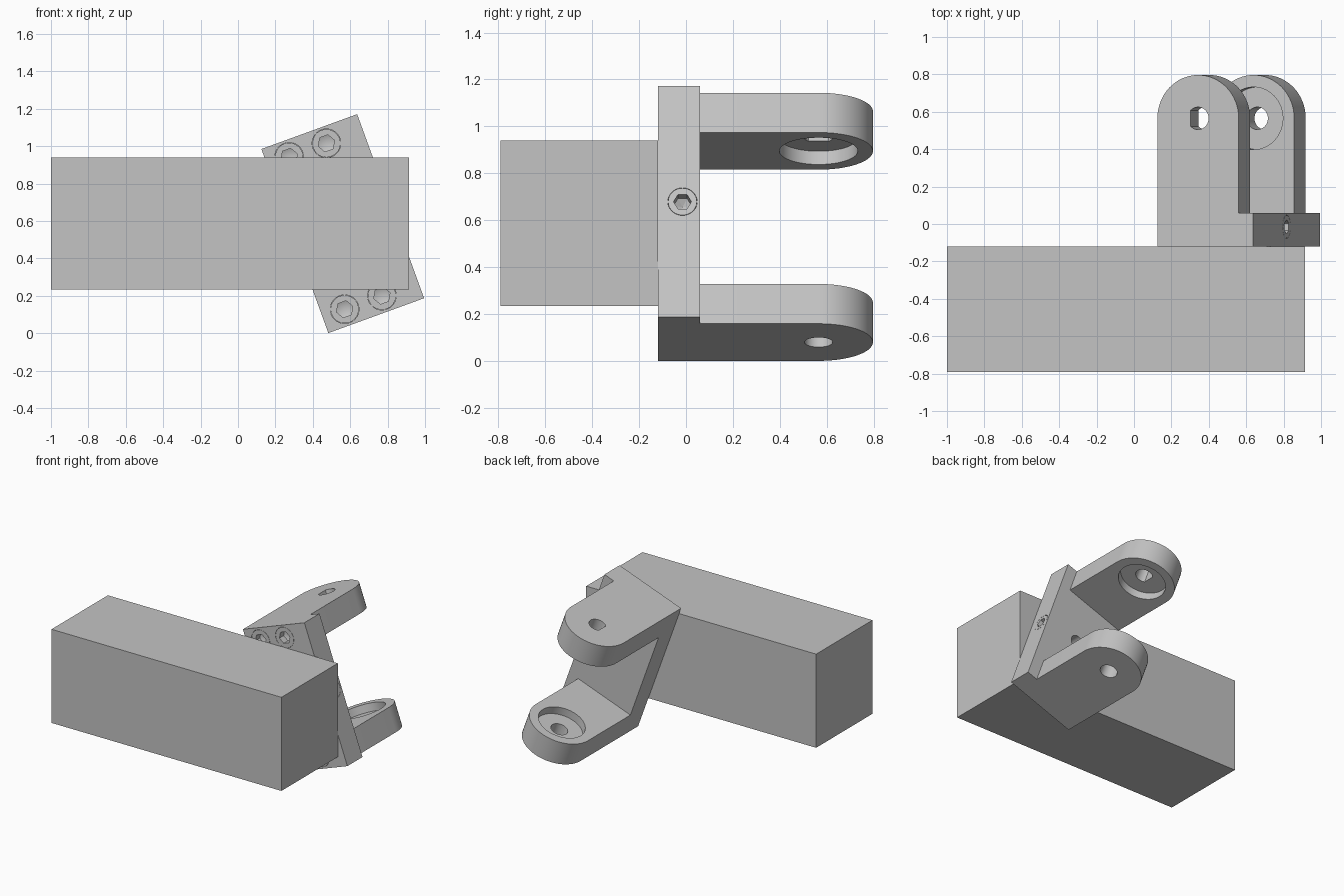
import bpy, bmesh
from math import cos, sin, pi, radians
from mathutils import Matrix

if "Cube" in bpy.data.objects:
    bpy.data.objects.remove(bpy.data.objects["Cube"], do_unlink=True)

grey = bpy.data.materials.new("plain grey")
grey.use_nodes = True
grey.diffuse_color = (0.55, 0.55, 0.55, 1)
grey.node_tree.nodes["Principled BSDF"].inputs["Base Color"].default_value = grey.diffuse_color

# Bracket dimensions in its own frame: X across, Y back, Z along the plate
W, H, T = 0.545, 1.047, 0.18
Y0, Y1 = -0.12, 0.06
R = 0.2315
ARM_X, ARM_Y = -W / 2 + R, 0.565
TILT = Matrix.Translation((0.56, 0, 0.586)) @ Matrix.Rotation(radians(-20), 4, 'Y')


def ring(r, n, x=0, y=0):
    return [(x + r * cos(2 * pi * i / n), y + r * sin(2 * pi * i / n)) for i in range(n)]


def rect(x0, x1, y0, y1):
    return [(x0, y0), (x1, y0), (x1, y1), (x0, y1)]


def prism(name, pts, z0, z1, matrix=Matrix(), tip=0):
    """Extrude an outline along Z; tip adds a conical far end."""
    bm = bmesh.new()
    low = [bm.verts.new((x, y, z0)) for x, y in pts]
    high = [bm.verts.new((x, y, z1)) for x, y in pts]
    n = len(pts)
    bm.faces.new(low[::-1])
    cap = bm.faces.new(high)
    for i in range(n):
        j = (i + 1) % n
        bm.faces.new((low[i], low[j], high[j], high[i]))
    if tip:
        centre = bmesh.ops.poke(bm, faces=[cap])["verts"][0]
        centre.co.z += tip
    bm.transform(matrix)
    bmesh.ops.recalc_face_normals(bm, faces=bm.faces)
    mesh = bpy.data.meshes.new(name)
    bm.to_mesh(mesh)
    bm.free()
    mesh.materials.append(grey)
    ob = bpy.data.objects.new(name, mesh)
    bpy.context.collection.objects.link(ob)
    return ob


def combine(target, other, operation='DIFFERENCE'):
    mod = target.modifiers.new("combine", 'BOOLEAN')
    mod.object, mod.operation, mod.solver = other, operation, 'EXACT'
    bpy.context.view_layer.objects.active = target
    bpy.ops.object.modifier_apply(modifier=mod.name)
    bpy.data.objects.remove(other, do_unlink=True)


def finish(ob):
    ob.matrix_world = TILT
    bpy.ops.object.select_all(action='DESELECT')
    ob.select_set(True)
    bpy.context.view_layer.objects.active = ob
    bpy.ops.object.shade_smooth_by_angle(angle=radians(30))


# Main block
prism("main_block", rect(-1, 0.915, -0.79, Y0), 0.235, 0.94)

# Bracket: back plate with two round-ended arms
bracket = prism("bracket", rect(-W / 2, W / 2, Y0, Y1), -H / 2, H / 2)
outline = [(ARM_X - R, Y1), (ARM_X + R, Y1)]
outline += [(ARM_X + R * cos(pi * i / 32), ARM_Y + R * sin(pi * i / 32)) for i in range(33)]
for s in (-1, 1):
    z0, z1 = sorted((s * H / 2, s * (H / 2 - T)))
    combine(bracket, prism("arm", outline, z0, z1), 'UNION')

# Pin holes, the upper one with a flat side, and recesses on the inner faces
for s in (-1, 1):
    hole = ring(0.06, 48)
    if s > 0:
        hole = [(x, y) for x, y in hole if x > -0.046]
    hole = [(x + ARM_X, y + ARM_Y) for x, y in hole]
    z0, z1 = sorted((s * 0.25, s * 0.7))
    combine(bracket, prism("hole_cutter", hole, z0, z1))
    z0, z1 = sorted((s * 0.25, s * (H / 2 - T + 0.06)))
    combine(bracket, prism("recess_cutter", ring(0.167, 64, ARM_X, ARM_Y), z0, z1))

# Centre hole through the plate
BACK = Matrix.Rotation(-pi / 2, 4, 'X')
combine(bracket, prism("centre_cutter", ring(0.05, 40), Y0 - 0.1, Y1 + 0.1, BACK))


# Flush socket screws, each in its own bore
def screw(name, matrix, r, socket):
    combine(bracket, prism("bore_cutter", ring(r + 0.0015, 48), -0.05, 0.12, matrix))
    head = prism(name, ring(r, 48), 0, 0.12, matrix)
    combine(head, prism("socket_cutter", ring(socket, 6), -0.05, 0.05, matrix, tip=0.02))
    finish(head)


for s, level in ((1, "upper"), (-1, "lower")):
    for side, word in ((-1, "outer"), (1, "inner")):
        place = Matrix.Translation((ARM_X + side * 0.106, Y0, s * (H - T) / 2))
        screw(f"{level}_{word}_screw", place @ BACK, 0.075, 0.046)
edge = Matrix.Translation((W / 2, -0.015, 0)) @ Matrix.Rotation(-pi / 2, 4, 'Y')
screw("edge_screw", edge @ Matrix.Rotation(pi / 2, 4, 'Z'), 0.061, 0.038)
finish(bracket)
